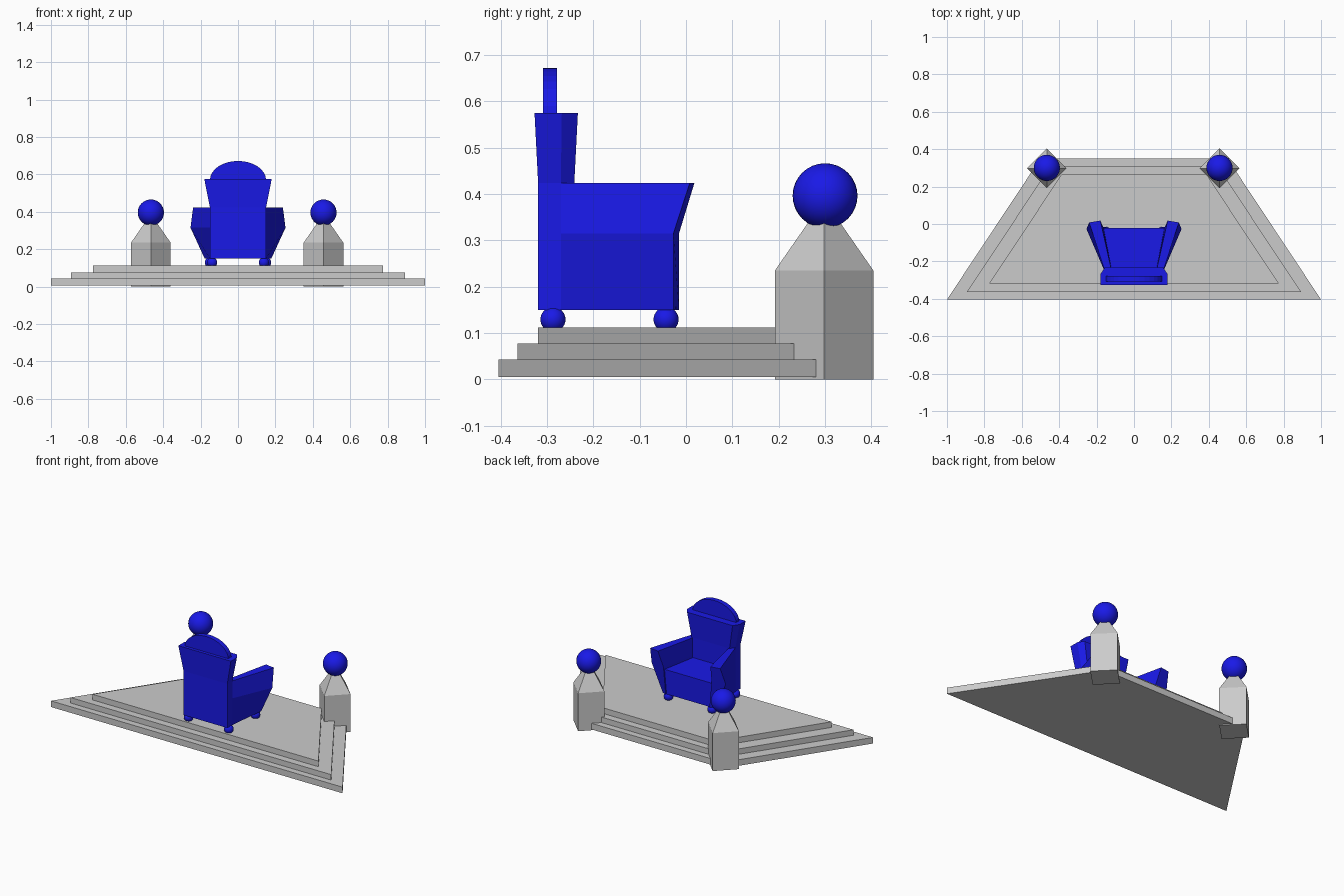
import bpy, math

if "Cube" in bpy.data.objects:
    bpy.data.objects.remove(bpy.data.objects["Cube"])

blue = bpy.data.materials.new("blue")
blue.diffuse_color = (0.01, 0.01, 0.8, 1)
blue.use_nodes = True
blue.node_tree.nodes["Principled BSDF"].inputs["Base Color"].default_value = blue.diffuse_color


def loft(name, rings, mat=None):
    """Skin a list of equal-length point rings and cap both ends."""
    n = len(rings[0])
    verts = [p for r in rings for p in r]
    faces = [tuple(range(n))[::-1], tuple(range(len(verts) - n, len(verts)))]
    for k in range(len(rings) - 1):
        for i in range(n):
            j = (i + 1) % n
            faces.append((k * n + i, k * n + j, (k + 1) * n + j, (k + 1) * n + i))
    me = bpy.data.meshes.new(name)
    me.from_pydata(verts, [], faces)
    if mat:
        me.materials.append(mat)
    ob = bpy.data.objects.new(name, me)
    bpy.context.collection.objects.link(ob)
    # consistent outward normals
    import bmesh
    bm = bmesh.new()
    bm.from_mesh(me)
    bmesh.ops.recalc_face_normals(bm, faces=bm.faces)
    bm.to_mesh(me)
    bm.free()
    return ob


def ring(outline, z, s=1, c=(0, 0)):
    return [(c[0] + (x - c[0]) * s, c[1] + (y - c[1]) * s, z) for x, y in outline]


def ball(name, r, loc):
    bpy.ops.mesh.primitive_uv_sphere_add(segments=32, ring_count=16, radius=r, location=loc)
    ob = bpy.context.object
    ob.name = name
    ob.data.materials.append(blue)
    bpy.ops.object.shade_smooth()


# stepped trapezoid platform
plan = [(-1, -0.404), (1, -0.404), (0.5, 0.35), (-0.5, 0.35)]
for i, (s, z0, z1) in enumerate([(1, 0.005, 0.043), (0.894, 0.043, 0.077), (0.775, 0.077, 0.112)]):
    loft(f"platform_step_{i + 1}", [ring(plan, z, s, (0, -0.027)) for z in (z0, z1)])

# diamond posts with pointed caps and balls
for side, x in (("left", -0.466), ("right", 0.457)):
    y, r = 0.298, 0.106
    sq = [(x + r, y), (x, y + r), (x - r, y), (x, y - r)]
    loft(f"post_{side}", [ring(sq, z, s, (x, y)) for z, s in ((0, 1), (0.235, 1), (0.348, 0.26))])
    ball(f"post_ball_{side}", 0.07, (x, 0.3, 0.396))

# chair back: straight below, flaring above the arms
back = [(-0.15, -0.319), (0.15, -0.319), (0.15, -0.27), (0.13, -0.241), (-0.13, -0.241), (-0.15, -0.27)]
loft("chair_back", [ring(back, z, s, (0, -0.28)) for z, s in ((0.15, 1), (0.423, 1), (0.575, 1.2))], blue)

# arched crest
arc = [(0.15 * math.cos(math.pi * i / 16), 0.57 + 0.102 * math.sin(math.pi * i / 16)) for i in range(17)]
loft("crest", [[(x, y, z) for x, z in arc] for y in (-0.308, -0.278)], blue)

# seat block
seat = [(-0.14, -0.27), (0.14, -0.27), (0.17, -0.022), (-0.17, -0.022)]
loft("seat", [ring(seat, z) for z in (0.15, 0.3)], blue)

# flared arms and round feet
for side, s in (("left", -1), ("right", 1)):
    rear = [(0.15, -0.27, 0.15), (0.15, -0.27, 0.315), (0.15, -0.27, 0.423),
            (0.122, -0.24, 0.423), (0.122, -0.24, 0.315), (0.122, -0.24, 0.15)]
    front = [(0.178, -0.027, 0.15), (0.254, -0.027, 0.315), (0.24, 0.008, 0.423),
             (0.18, 0.018, 0.423), (0.165, -0.015, 0.315), (0.15, -0.015, 0.15)]
    loft(f"arm_{side}", [[(s * x, y, z) for x, y, z in r] for r in (rear, front)], blue)
    ball(f"rear_foot_{side}", 0.027, (s * 0.138, -0.287, 0.129))
    ball(f"front_foot_{side}", 0.027, (s * 0.15, -0.043, 0.129))
